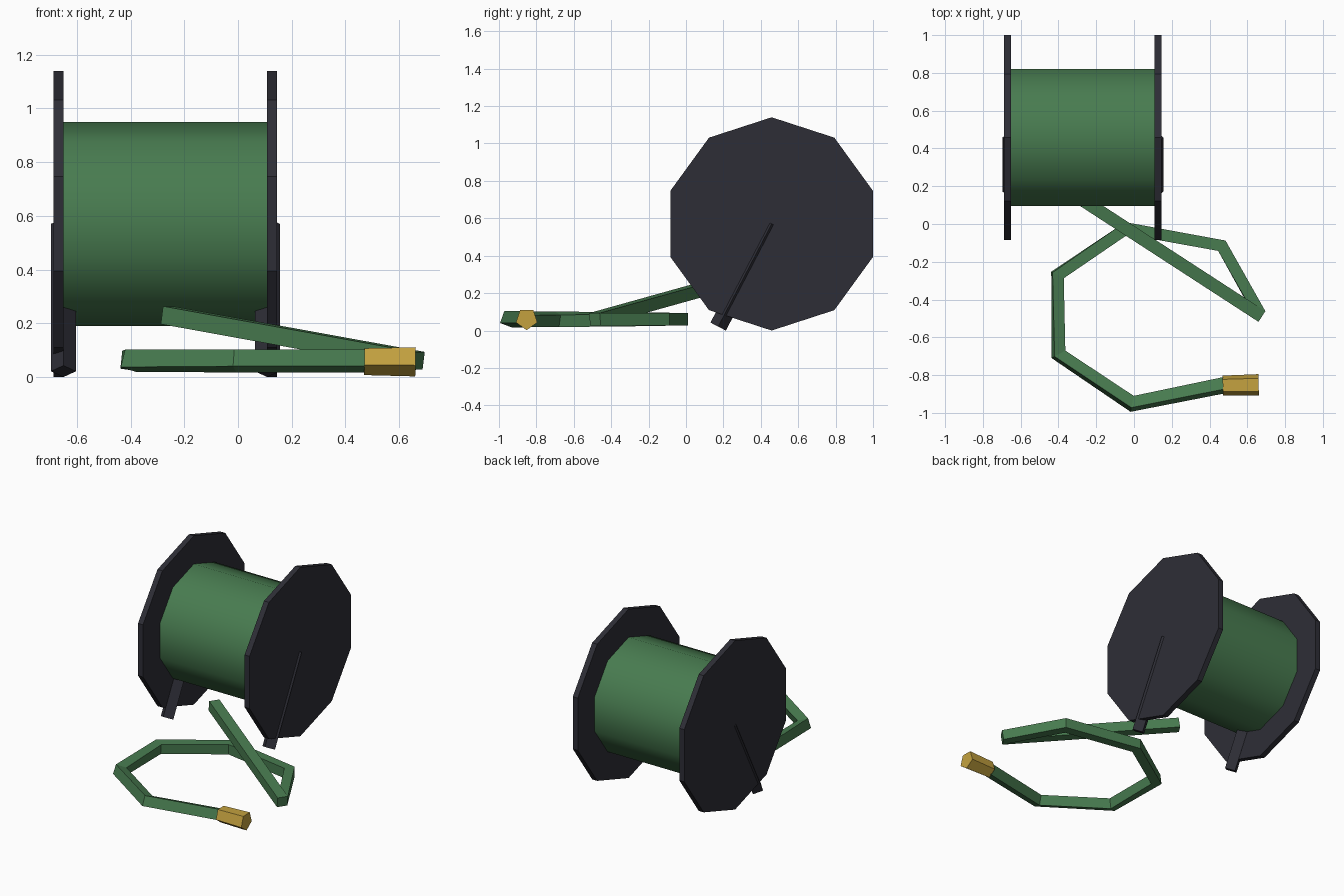
import bpy, bmesh, math
from mathutils import Vector

if "Cube" in bpy.data.objects:
    bpy.data.objects.remove(bpy.data.objects["Cube"])


def material(name, rgb):
    m = bpy.data.materials.new(name)
    m.diffuse_color = (*rgb, 1)
    m.use_nodes = True
    m.node_tree.nodes["Principled BSDF"].inputs["Base Color"].default_value = m.diffuse_color
    return m


GREEN = material("hose_green", (0.065, 0.2, 0.08))
DARK = material("dark_grey", (0.027, 0.027, 0.037))
BRASS = material("brass_yellow", (0.55, 0.36, 0.05))
UP = Vector((0, 0, 1))


def tube(name, path, radii, sides, rolls, mat, first_dir=None):
    """Sweep a regular polygon along a path; rolls are in degrees per point."""
    pts = [Vector(p) for p in path]
    n = len(pts)
    radii = radii if isinstance(radii, (list, tuple)) else [radii] * n
    rolls = rolls if isinstance(rolls, (list, tuple)) else [rolls] * n
    dirs = [(b - a).normalized() for a, b in zip(pts, pts[1:])]
    bm = bmesh.new()
    rings = []
    for i, p in enumerate(pts):
        t = (dirs[max(i - 1, 0)] + dirs[min(i, n - 2)]).normalized()
        if i == 0 and first_dir is not None:
            t = first_dir
        right = t.cross(UP).normalized()
        up = right.cross(t)
        ring = []
        for k in range(sides):
            a = math.radians(rolls[i]) + 2 * math.pi * k / sides
            ring.append(bm.verts.new(p + radii[i] * (math.cos(a) * right + math.sin(a) * up)))
        rings.append(ring)
    for r0, r1 in zip(rings, rings[1:]):
        for k in range(sides):
            j = (k + 1) % sides
            bm.faces.new((r0[k], r0[j], r1[j], r1[k]))
    bm.faces.new(rings[0])
    bm.faces.new(rings[-1])
    bmesh.ops.recalc_face_normals(bm, faces=bm.faces)
    me = bpy.data.meshes.new(name)
    bm.to_mesh(me)
    bm.free()
    me.materials.append(mat)
    ob = bpy.data.objects.new(name, me)
    bpy.context.collection.objects.link(ob)
    return ob


# Reel: wound drum between two ten-sided flanges
CY, CZ = 0.458, 0.57
drum = tube("wound_drum", [(-0.66, CY, CZ), (0.12, CY, CZ)], 0.38, 10, 90, GREEN)
bpy.context.view_layer.objects.active = drum
drum.select_set(True)
bpy.ops.object.shade_smooth_by_angle(angle=math.radians(40))
drum.select_set(False)

for side, x, leg_x in (("left", -0.669, -0.65), ("right", 0.1265, 0.109)):
    tube(side + "_flange", [(x - 0.0185, CY, CZ), (x + 0.0185, CY, CZ)], 0.57, 10, 90, DARK)
    # Slanted leg, sunk into the flange
    tube(side + "_leg", [(leg_x, CY, CZ), (leg_x, 0.172, 0.021)], 0.0465, 4, 0, DARK)

# Loose hose: straight run off the drum, then the coil on the ground
R = 0.0475
bend = Vector((0.673, -0.487, 0.06))
start = Vector((-0.265, 0.122, 0.23))
tube("hose_run", [start, bend], R, 4, -45, GREEN)
coil = [bend, (0.465, -0.115, 0.06), (-0.04, -0.023, 0.06), (-0.405, -0.27, 0.06),
        (-0.4, -0.69, 0.06), (-0.01, -0.952, 0.06), (0.48, -0.853, 0.06)]
tube("hose_coil", coil, R, 4, [-45, -45, -45, -38, -29, -25, -25], GREEN,
     first_dir=(start - bend).normalized())

# Brass nozzle
tube("nozzle", [(0.47, -0.855, 0.062), (0.66, -0.852, 0.062)], [0.055, 0.06], 5, -90, BRASS)
